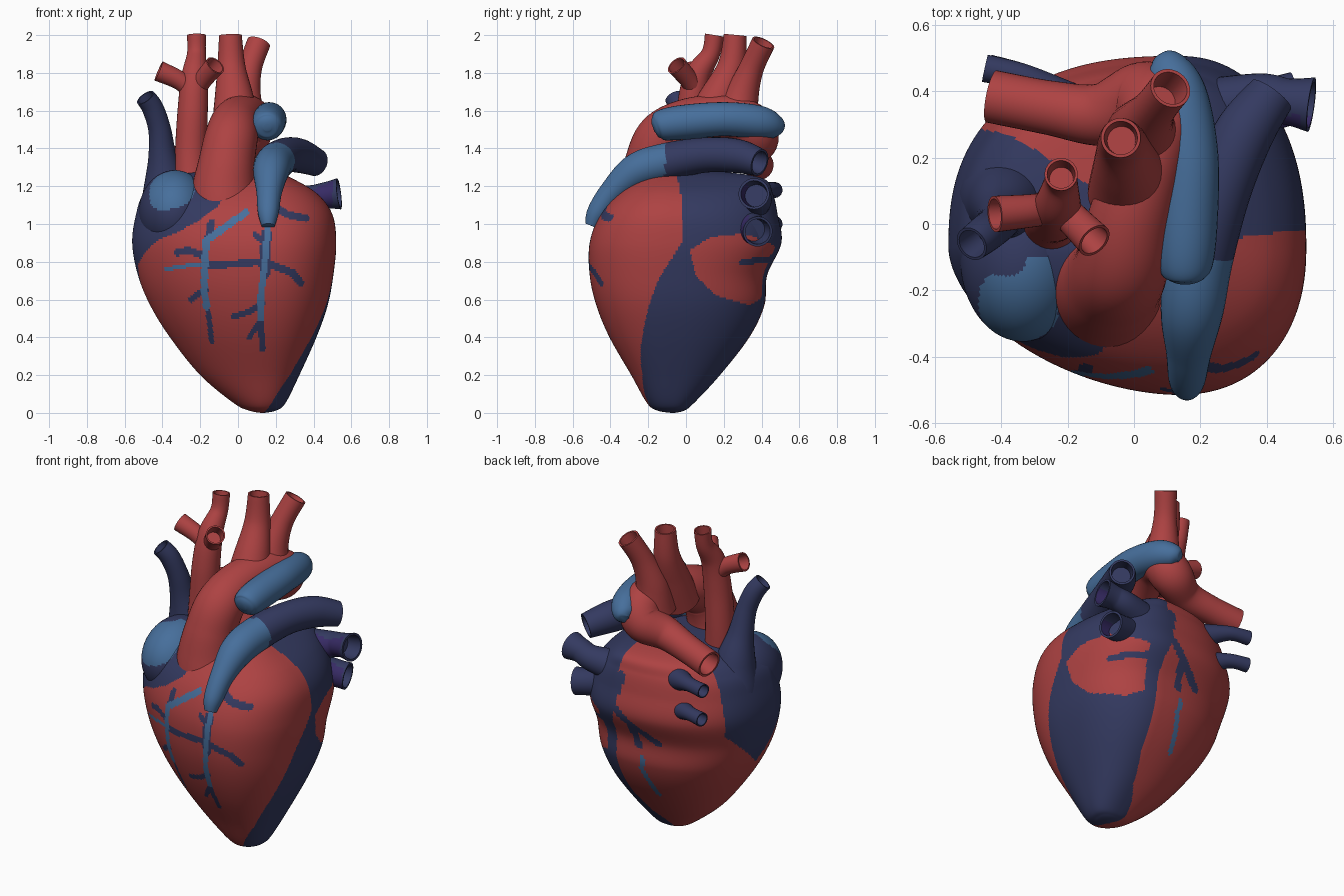
import bpy, bmesh, math
from mathutils import Vector

if "Cube" in bpy.data.objects:
    bpy.data.objects.remove(bpy.data.objects["Cube"])

def material(name, rgb):
    m = bpy.data.materials.new(name)
    m.diffuse_color = (*rgb, 1)
    m.use_nodes = True
    m.node_tree.nodes["Principled BSDF"].inputs["Base Color"].default_value = m.diffuse_color
    return m

MATS = [material("muscle red", (0.42, 0.055, 0.055)), material("vein navy", (0.034, 0.042, 0.118)),
        material("steel blue", (0.062, 0.158, 0.33)), material("deep purple", (0.038, 0.024, 0.13))]
RED, NAVY, STEEL, PURPLE = range(4)

def spline(rows, steps):
    """Catmull-Rom through rows of numbers."""
    out, n = [], len(rows)
    for i in range(n - 1):
        p0, p1, p2, p3 = rows[max(i - 1, 0)], rows[i], rows[i + 1], rows[min(i + 2, n - 1)]
        for k in range(steps):
            t = k / steps
            out.append([0.5 * (2*b + (c - a)*t + (2*a - 5*b + 4*c - d)*t*t + (3*b - a - 3*c + d)*t**3)
                        for a, b, c, d in zip(p0, p1, p2, p3)])
    out.append(list(rows[-1]))
    return out

def loft(name, rings, paint):
    """Skin closed rings of points, cap both ends, colour each face by paint(centre)."""
    bm = bmesh.new()
    vr = [[bm.verts.new(p) for p in r] for r in rings]
    n = len(vr[0])
    for a, b in zip(vr, vr[1:]):
        for i in range(n):
            bm.faces.new((a[i], a[(i+1) % n], b[(i+1) % n], b[i]))
    bm.faces.new(vr[0])
    bm.faces.new(vr[-1])
    bmesh.ops.recalc_face_normals(bm, faces=bm.faces)
    me = bpy.data.meshes.new(name)
    bm.to_mesh(me)
    bm.free()
    for m in MATS:
        me.materials.append(m)
    for p in me.polygons:
        p.material_index = paint(p.center)
    ob = bpy.data.objects.new(name, me)
    bpy.context.collection.objects.link(ob)
    bpy.ops.object.select_all(action='DESELECT')
    ob.select_set(True)
    bpy.context.view_layer.objects.active = ob
    bpy.ops.object.shade_smooth_by_angle(angle=math.radians(45))
    return ob

def tube(name, path, paint, hollow=True, segs=32):
    """Vessel along (x, y, z, radius) points; hollow gives an open cut end."""
    pts = spline(path, 9)
    pos = [Vector(p[:3]) for p in pts]
    rad = [p[3] for p in pts]
    rings, side = [], None
    def ring(c, t, r):
        b = t.cross(side)
        return [c + r*(math.cos(a)*side + math.sin(a)*b) for a in (2*math.pi*i/segs for i in range(segs))]
    for i, c in enumerate(pos):
        t = (pos[min(i+1, len(pos)-1)] - pos[max(i-1, 0)]).normalized()
        if side is None:
            side = t.orthogonal()
        side = (side - t*side.dot(t)).normalized()
        rings.append(ring(c, t, rad[i]))
    if hollow:
        r = rad[-1]
        rings += [ring(pos[-1], t, r*0.84), ring(pos[-1] - t*0.09, t, r*0.72)]
    return loft(name, rings, paint if callable(paint) else (lambda c: paint))

def inside(poly, x, y):
    hit = False
    for (ax, ay), (bx, by) in zip(poly, poly[1:] + poly[:1]):
        if (ay > y) != (by > y) and x < (bx-ax)*(y-ay)/(by-ay) + ax:
            hit = not hit
    return hit

def near(line, x, z, w):
    for (ax, az), (bx, bz) in zip(line, line[1:]):
        dx, dz = bx-ax, bz-az
        t = max(0, min(1, ((x-ax)*dx + (z-az)*dz) / (dx*dx + dz*dz)))
        if (x-ax-t*dx)**2 + (z-az-t*dz)**2 < w*w:
            return True
    return False

# Painted regions as (angle round the heart axis, height)
MX, MY = 0.13, -0.07
LEFT_SIDE = [(9, 1.32), (7, .9), (-12, .7), (-29, .44), (-48, .2), (-70, .05), (-90, -.05), (150, -.05),
             (115, .06), (92, .15), (83, .3), (83, .7), (86, 1.0), (92, 1.32)]
RED_PATCH = [(13, .86), (18, .73), (35, .62), (62, .57), (75, .61), (75, .88), (50, .95), (28, .93)]
RIGHT_SIDE = [(143, 1.4), (148, 1.1), (150, .82), (176, .55), (186, .78), (202, .91), (213, .955),
              (225, 1.02), (234, 1.1), (236, 1.4)]
# Surface vessels as (x, z) lines with half width and colour
FRONT = [([(.04, 1.06), (-.06, .99), (-.17, .91), (-.18, .65), (-.165, .56)], .019, STEEL),
         ([(.16, 1.0), (.14, .78), (.12, .62), (.12, .5)], .017, STEEL),
         ([(.15, .95), (.14, .74)], .028, NAVY),
         ([(-.17, .6), (-.16, .55), (-.14, .38)], .014, NAVY),
         ([(.12, .5), (.13, .34)], .016, NAVY),
         ([(-.17, .91), (-.15, .95), (-.14, 1.01)], .019, NAVY), ([(-.18, .83), (-.26, .86), (-.32, .85)], .019, NAVY),
         ([(-.18, .79), (-.3, .775), (-.38, .76)], .011, STEEL),
         ([(-.18, .78), (.0, .79), (.1, .8), (.19, .78), (.29, .74), (.33, .69)], .02, NAVY),
         ([(-.17, .65), (-.21, .63), (-.25, .6)], .015, NAVY), ([(.13, .58), (.07, .54), (-.02, .51)], .016, NAVY),
         ([(.12, .49), (.06, .4)], .014, NAVY), ([(.15, .9), (.09, .94)], .016, NAVY),
         ([(.2, 1.09), (.26, 1.05), (.36, 1.03)], .019, NAVY)]
BACK = [([(.01, .62), (.02, .54), (0, .47), (-.02, .36)], .017, STEEL),
        ([(.12, 1.12), (.17, .95), (.2, .84), (.22, .6)], .032, NAVY),
        ([(.2, .82), (.35, .81), (.42, .8)], .018, NAVY),
        ([(.15, .95), (.05, .85), (-.1, .74)], .024, NAVY), ([(.05, .85), (.03, .7)], .024, NAVY)]

def steel_patch(c):
    return c.y < -.1 and (abs((c.x + .35)/.12)**2.6 + abs((c.z - 1.18 - .2*(c.x + .35))/.1)**2.6) < 1

def paint_body(c):
    if steel_patch(c) and c.z < 1.22:
        return STEEL
    for line, w, col in (FRONT if c.y < -.1 else BACK if c.y > .15 else []):
        if near(line, c.x, c.z, w):
            return col
    a = math.degrees(math.atan2(c.y - MY, c.x - MX))
    if inside(LEFT_SIDE, (a + 120) % 360 - 120, c.z) and not inside(RED_PATCH, a, c.z):
        return NAVY
    return NAVY if inside(RIGHT_SIDE, a % 360, c.z) else RED

# Heart body: z, left, right, front, back
PROFILE = [(0, .12, .14, -.08, -.06), (.012, .06, .2, -.15, -.01), (.05, -.02, .25, -.205, .04),
           (.2, -.2, .325, -.29, .18), (.4, -.36, .415, -.405, .335), (.57, -.465, .475, -.475, .415),
           (.73, -.53, .505, -.51, .43), (.9, -.56, .52, -.51, .505), (1.05, -.54, .5, -.455, .485),
           (1.16, -.5, .42, -.36, .46), (1.24, -.4, .29, -.24, .41), (1.275, -.2, .2, -.13, .2),
           (1.28, .12, .14, -.08, -.06)]

def body_ring(z, x0, x1, y0, y1, n=380):
    pts = []
    for i in range(n):
        a = 2*math.pi*i/n
        c, s = math.cos(a), math.sin(a)
        rx = x1 - MX if c > 0 else MX - x0
        ry = y1 - MY if s > 0 else MY - y0
        e = 2/2.25 if c > 0 else 2/2.45 if s > 0 else 2/1.78
        pts.append((MX + rx*math.copysign(abs(c)**e, c), MY + ry*math.copysign(abs(s)**e, s), z))
    return pts

loft("heart_body", [body_ring(*r) for r in spline(PROFILE, 16)], paint_body)

# Right atrium bulge
def atrium_ring(t, n=96):
    r, z = math.sin(t), math.cos(t)
    return [(-.335 + .19*r*math.cos(2*math.pi*i/n), -.1 + .255*r*math.sin(2*math.pi*i/n), 1.06 + .225*z)
            for i in range(n)]
loft("right_atrium", [atrium_ring(.01 + 3.12*k/60) for k in range(61)],
     lambda c: STEEL if steel_patch(c) else NAVY if c.z > .93 + .25*(c.x + .46) else RED)

# Aorta, arch and descending end
tube("aorta", [(-.06, -.2, .95, .2), (-.075, -.19, 1.15, .175), (-.06, -.175, 1.32, .15), (-.035, -.12, 1.46, .14),
               (-.01, .02, 1.54, .127), (.04, .2, 1.57, .115), (.07, .33, 1.53, .12), (.03, .37, 1.45, .12),
               (-.1, .33, 1.39, .095), (-.25, .35, 1.35, .082), (-.43, .385, 1.31, .08)], RED, segs=40)
# Arteries rising from the arch
tube("trunk_artery", [(-.24, .0, 1.1, .1), (-.25, .02, 1.35, .085), (-.24, .03, 1.6, .08), (-.23, .06, 1.78, .07),
                      (-.22, .13, 1.9, .05), (-.22, .15, 2.0, .05)], RED)
tube("trunk_branch_left", [(-.24, .05, 1.7, .05), (-.31, .04, 1.76, .05), (-.42, .03, 1.81, .055)], RED)
tube("trunk_branch_front", [(-.23, .06, 1.7, .05), (-.18, .01, 1.77, .05), (-.12, -.05, 1.84, .055)], RED)
tube("middle_artery", [(-.01, .1, 1.5, .13), (-.02, .17, 1.66, .105), (-.035, .24, 1.83, .075), (-.04, .26, 2.0, .06)], RED)
tube("rear_artery", [(.04, .26, 1.5, .13), (.03, .29, 1.66, .095), (.06, .345, 1.82, .066), (.11, .41, 1.96, .063)], RED)

# Pulmonary trunk, steel in front and navy behind
tube("pulmonary_trunk", [(.16, -.5, .99, .035), (.16, -.47, 1.06, .055), (.165, -.39, 1.17, .068), (.175, -.26, 1.28, .095),
                         (.2, -.1, 1.33, .1), (.26, .1, 1.365, .093), (.33, .27, 1.36, .09), (.415, .39, 1.325, .073)],
     lambda c: STEEL if c.y < -.11 else NAVY)
# Rounded vessel beside the arch
tube("upper_vessel", [(.155, -.175, 1.51, .02), (.155, -.16, 1.515, .06), (.155, -.12, 1.525, .083), (.16, 0, 1.54, .092),
                      (.165, .2, 1.555, .09), (.135, .38, 1.54, .088), (.1, .47, 1.515, .065), (.08, .5, 1.5, .03)],
     STEEL, hollow=False)
# Vena cava
tube("vena_cava", [(-.36, .04, .8, .1), (-.37, .07, 1.0, .16), (-.385, .06, 1.2, .115), (-.4, .03, 1.36, .075),
                   (-.415, 0, 1.5, .06), (-.45, -.03, 1.61, .057), (-.49, -.06, 1.67, .053)], NAVY)
# Pulmonary veins on both sides
for name, path in (("upper_left_vein", [(.22, .34, 1.1, .1), (.38, .38, 1.13, .075), (.46, .37, 1.15, .07), (.535, .36, 1.16, .083)]),
                   ("lower_left_vein", [(.25, .3, 1.0, .1), (.41, .36, .97, .08), (.49, .38, .96, .08)])):
    tube(name, path, lambda c: PURPLE if c.y < .33 and c.x < .5 else NAVY)
for name, z, x in (("upper_right_vein", 1.18, -.45), ("lower_right_vein", 1.0, -.44)):
    tube(name, [(-.2, .36, z - .03, .07), (-.33, .44, z, .042), (x, .47, z, .042)], NAVY, segs=20)
